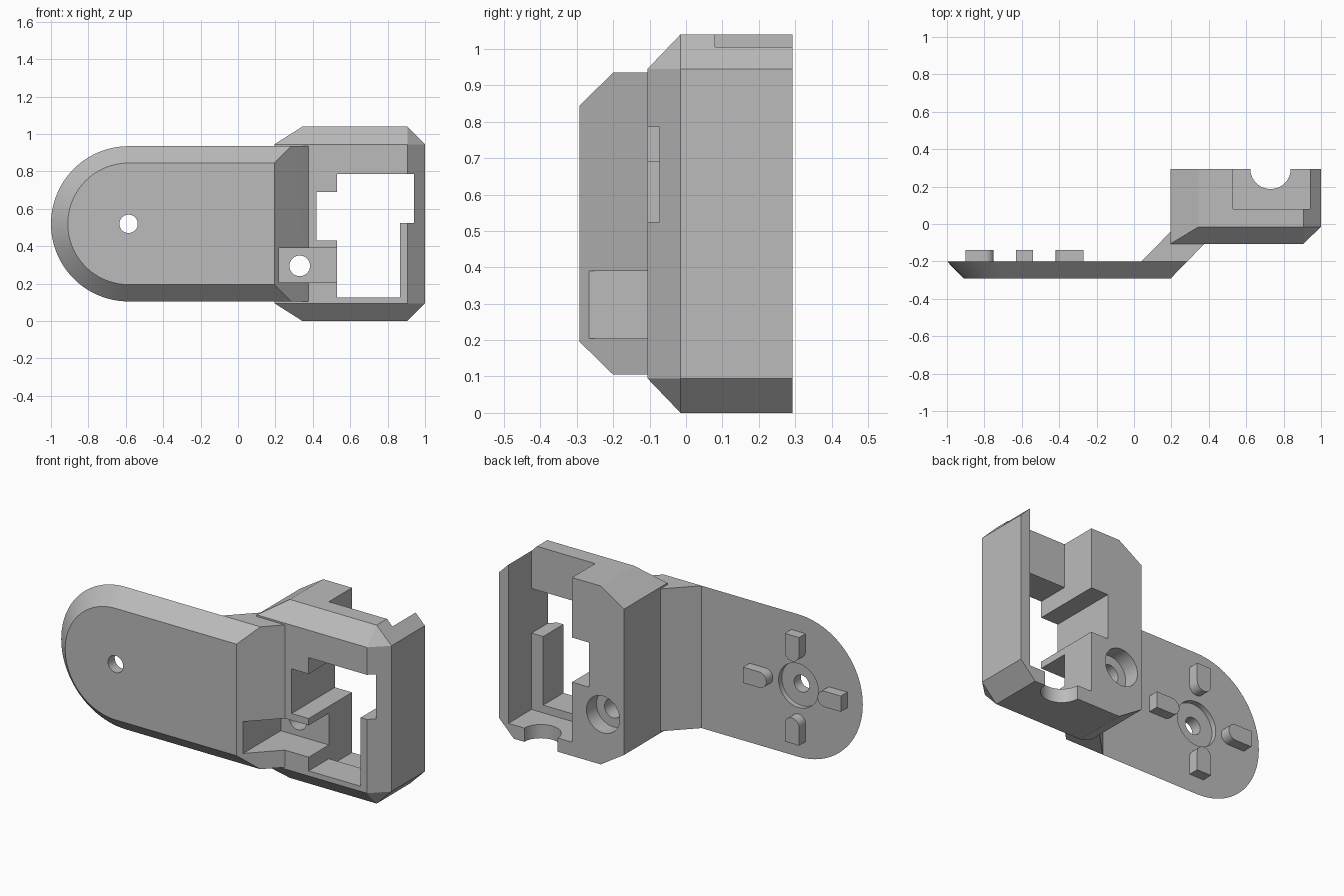
import bpy, bmesh, math
from mathutils import Vector, Matrix

cube = bpy.data.objects.get("Cube")
if cube:
    bpy.data.objects.remove(cube, do_unlink=True)

GREY = (0.5, 0.5, 0.5, 1.0)
mat = bpy.data.materials.new("grey plastic")
mat.use_nodes = True
mat.diffuse_color = GREY
mat.node_tree.nodes["Principled BSDF"].inputs["Base Color"].default_value = GREY


def finish(name, bm):
    bmesh.ops.recalc_face_normals(bm, faces=bm.faces)
    mesh = bpy.data.meshes.new(name)
    bm.to_mesh(mesh)
    bm.free()
    mesh.materials.append(mat)
    obj = bpy.data.objects.new(name, mesh)
    bpy.context.scene.collection.objects.link(obj)
    return obj


def hull(name, points):
    """Convex solid around the given points, with flat areas merged."""
    bm = bmesh.new()
    for p in points:
        bm.verts.new(p)
    bmesh.ops.convex_hull(bm, input=bm.verts)
    bmesh.ops.dissolve_limit(bm, angle_limit=0.01, verts=bm.verts, edges=bm.edges)
    return finish(name, bm)


def box(name, x, y, z):
    return hull(name, [(a, b, c) for a in x for b in y for c in z])


def cylinder(name, centre, radius, depth, axis="Y"):
    bm = bmesh.new()
    turn = Matrix.Rotation(math.pi / 2, 4, "X") if axis == "Y" else Matrix()
    bmesh.ops.create_cone(bm, cap_ends=True, segments=64, radius1=radius, radius2=radius,
                          depth=depth, matrix=Matrix.Translation(centre) @ turn)
    return finish(name, bm)


def combine(target, other, operation):
    """Boolean the other solid into the target, then drop it."""
    mod = target.modifiers.new("boolean", "BOOLEAN")
    mod.operation = operation
    mod.solver = "EXACT"
    mod.object = other
    bpy.context.view_layer.objects.active = target
    bpy.ops.object.modifier_apply(modifier=mod.name)
    bpy.data.objects.remove(other, do_unlink=True)


def smooth(obj):
    bpy.ops.object.select_all(action="DESELECT")
    obj.select_set(True)
    bpy.context.view_layer.objects.active = obj
    bpy.ops.object.shade_smooth_by_angle(angle=math.radians(25))


PIVOT_X, PIVOT_Z = -0.585, 0.52


def arm_outline(radius, end_x, y):
    steps = 48
    arc = [math.pi / 2 + math.pi * i / steps for i in range(steps + 1)]
    pts = [(PIVOT_X + radius * math.cos(t), y, PIVOT_Z + radius * math.sin(t)) for t in arc]
    return pts + [(end_x, y, PIVOT_Z + s * radius) for s in (-1, 1)]


# Rounded arm plate with a bevelled front
bracket = hull("bracket", arm_outline(0.415, 0.285, -0.2) + arm_outline(0.325, 0.195, -0.292))

# Slanted web between arm and housing
web_profile = [(0.04, -0.2), (0.285, -0.2), (0.377, -0.105), (0.377, -0.04), (0.197, -0.04)]
web = hull("web", [(x, y, z) for x, y in web_profile for z in (0.105, 0.935)])
combine(bracket, web, "UNION")

# Housing with chamfered corners and front edges
outline = [(0.195, 0.095), (0.345, 0), (0.905, 0), (1, 0.095)]
outline += [(x, 1.04 - z) for x, z in outline]
points = [(x, y, z) for x, z in outline for y in (-0.015, 0.293)]
points += [(x, -0.106, z) for x in (0.195, 0.905) for z in (0.095, 0.945)]
combine(bracket, hull("housing", points), "UNION")

# Openings in the housing
cuts = [
    box("window", (0.53, 0.865), (-0.2, 0.1), (0.125, 0.785)),
    box("window_side", (0.6, 0.94), (-0.2, 0.1), (0.525, 0.785)),
    box("rear_bay", (0.53, 0.94), (0.08, 0.4), (0.08, 1.2)),
    box("side_notch", (0.42, 0.56), (-0.2, 0.4), (0.43, 0.69)),
    box("screw_pocket", (0.22, 0.56), (-0.4, 0.08), (0.205, 0.39)),
    cylinder("screw_hole", (0.33, 0.2, 0.295), 0.055, 0.4),
    cylinder("screw_counterbore", (0.33, 0.3, 0.295), 0.107, 0.2),
    cylinder("cable_notch", (0.73, 0.295, 0.1), 0.108, 0.4, "Z"),
    # Openings in the arm
    cylinder("pivot_hole", (PIVOT_X, -0.25, PIVOT_Z), 0.049, 0.3),
    cylinder("pivot_recess", (PIVOT_X, -0.18, PIVOT_Z), 0.128, 0.1),
]
for cutter in cuts:
    combine(bracket, cutter, "DIFFERENCE")
smooth(bracket)

# Four locating pegs around the pivot, rounded towards it
half, inner, outer = 0.046, 0.165, 0.315
for i, side in enumerate(("right", "upper", "left", "lower")):
    flat = [(outer, -half), (outer, half)]
    for k in range(17):
        t = math.pi / 2 + math.pi * k / 16
        flat.append((inner + half + half * math.cos(t), half * math.sin(t)))
    spin = Matrix.Rotation(-i * math.pi / 2, 3, "Y")
    centre = Vector((PIVOT_X, 0, PIVOT_Z))
    peg = hull(side + "_peg", [centre + spin @ Vector((u, y, v))
                               for u, v in flat for y in (-0.205, -0.14)])
    smooth(peg)
